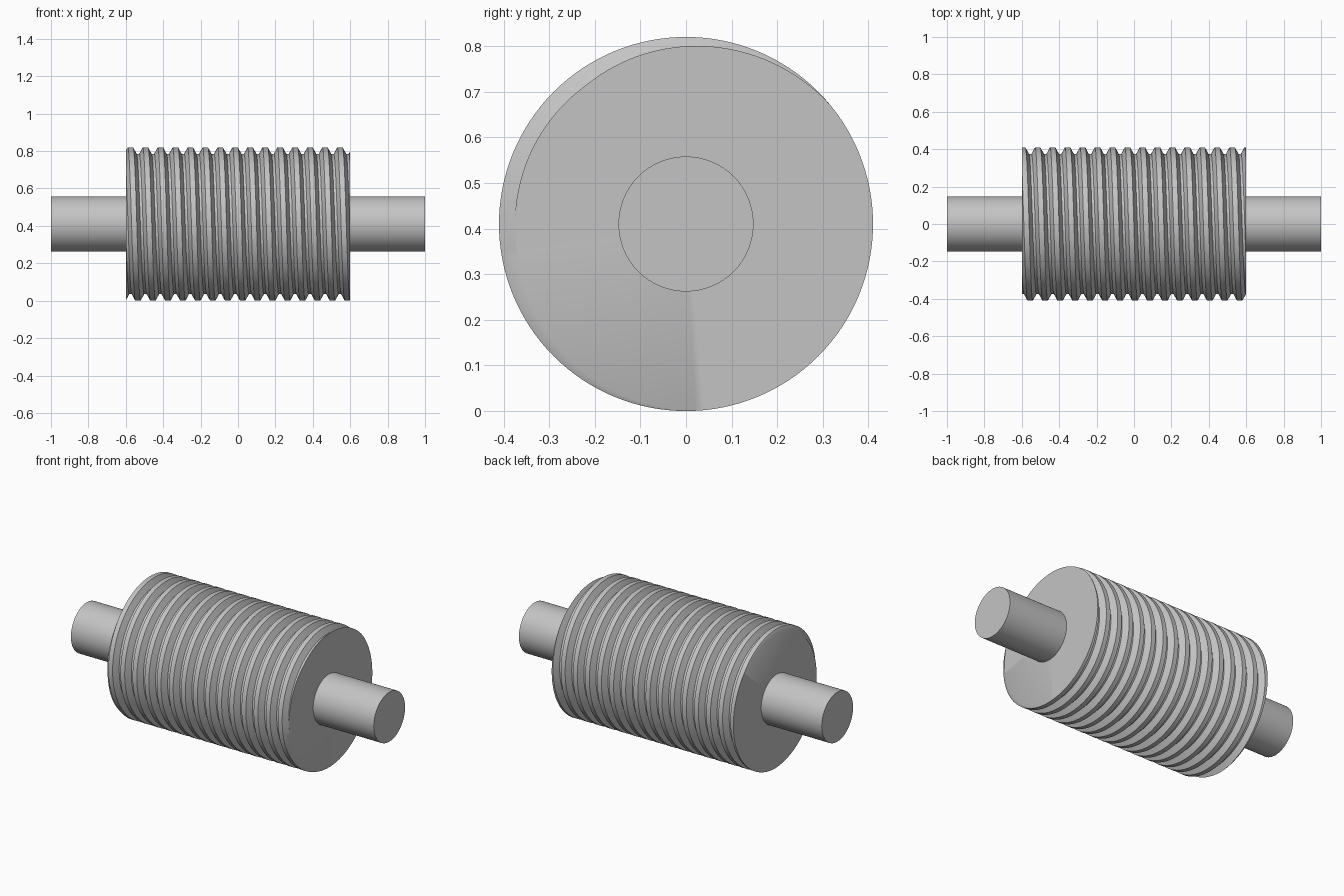
import bpy, bmesh
from math import pi, sin, cos, radians

cube = bpy.data.objects.get("Cube")
if cube:
    bpy.data.objects.remove(cube, do_unlink=True)

steel = bpy.data.materials.new("grey steel")
steel.use_nodes = True
COLOUR = (0.55, 0.55, 0.55, 1)
steel.diffuse_color = COLOUR
steel.node_tree.nodes["Principled BSDF"].inputs["Base Color"].default_value = COLOUR

AXIS_Z, HALF = 0.41, 0.6
CREST, ROOT = 0.41, 0.375
PITCH, GROOVE_X = 0.08, 0.565     # groove position at angle zero
ROOT_HALF, FLANK_END = 0.007, 0.026
SEGMENTS = 128


def finish(obj):
    obj.data.materials.append(steel)
    bpy.ops.object.select_all(action="DESELECT")
    obj.select_set(True)
    bpy.context.view_layer.objects.active = obj
    bpy.ops.object.shade_smooth_by_angle(angle=radians(30))


def thread_radius(x, angle):
    """Trapezoidal groove depth along a right-hand helix."""
    phase = x - GROOVE_X - PITCH * angle / (2 * pi)
    d = abs((phase + PITCH / 2) % PITCH - PITCH / 2)
    t = min(max((d - ROOT_HALF) / (FLANK_END - ROOT_HALF), 0), 1)
    return ROOT + (CREST - ROOT) * t


# Threaded drum: rows follow the groove edges and are trimmed flat at both ends
bm = bmesh.new()
offsets = (-FLANK_END, -ROOT_HALF, ROOT_HALF, FLANK_END)
columns = []
for j in range(SEGMENTS + 1):
    a = 2 * pi * j / SEGMENTS
    rows = [(-HALF, 0)]
    for turn in range(-17, 3):
        for off in offsets:
            x = GROOVE_X + PITCH * (turn + a / (2 * pi)) + off
            x = min(max(x, -HALF), HALF)
            rows.append((x, thread_radius(x, a)))
    # exact rim points, then the end centre
    rows.insert(1, (-HALF, thread_radius(-HALF, a)))
    rows += [(HALF, thread_radius(HALF, a)), (HALF, 0)]
    columns.append([bm.verts.new((x, r * cos(a), r * sin(a))) for x, r in rows])
for c, d in zip(columns, columns[1:]):
    for i in range(len(c) - 1):
        bm.faces.new((c[i], d[i], d[i + 1], c[i + 1]))
bmesh.ops.remove_doubles(bm, verts=bm.verts, dist=1e-5)
bmesh.ops.recalc_face_normals(bm, faces=bm.faces)
mesh = bpy.data.meshes.new("threaded_drum")
bm.to_mesh(mesh)
bm.free()
drum = bpy.data.objects.new("threaded_drum", mesh)
drum.location.z = AXIS_Z
bpy.context.collection.objects.link(drum)
finish(drum)

# Plain shaft ends
for name, side in (("left_shaft", 1), ("right_shaft", -1)):
    bpy.ops.mesh.primitive_cylinder_add(
        vertices=64, radius=0.148, depth=0.4,
        location=(side * 0.8, 0, AXIS_Z), rotation=(0, pi / 2, 0))
    shaft = bpy.context.object
    shaft.name = name
    finish(shaft)
